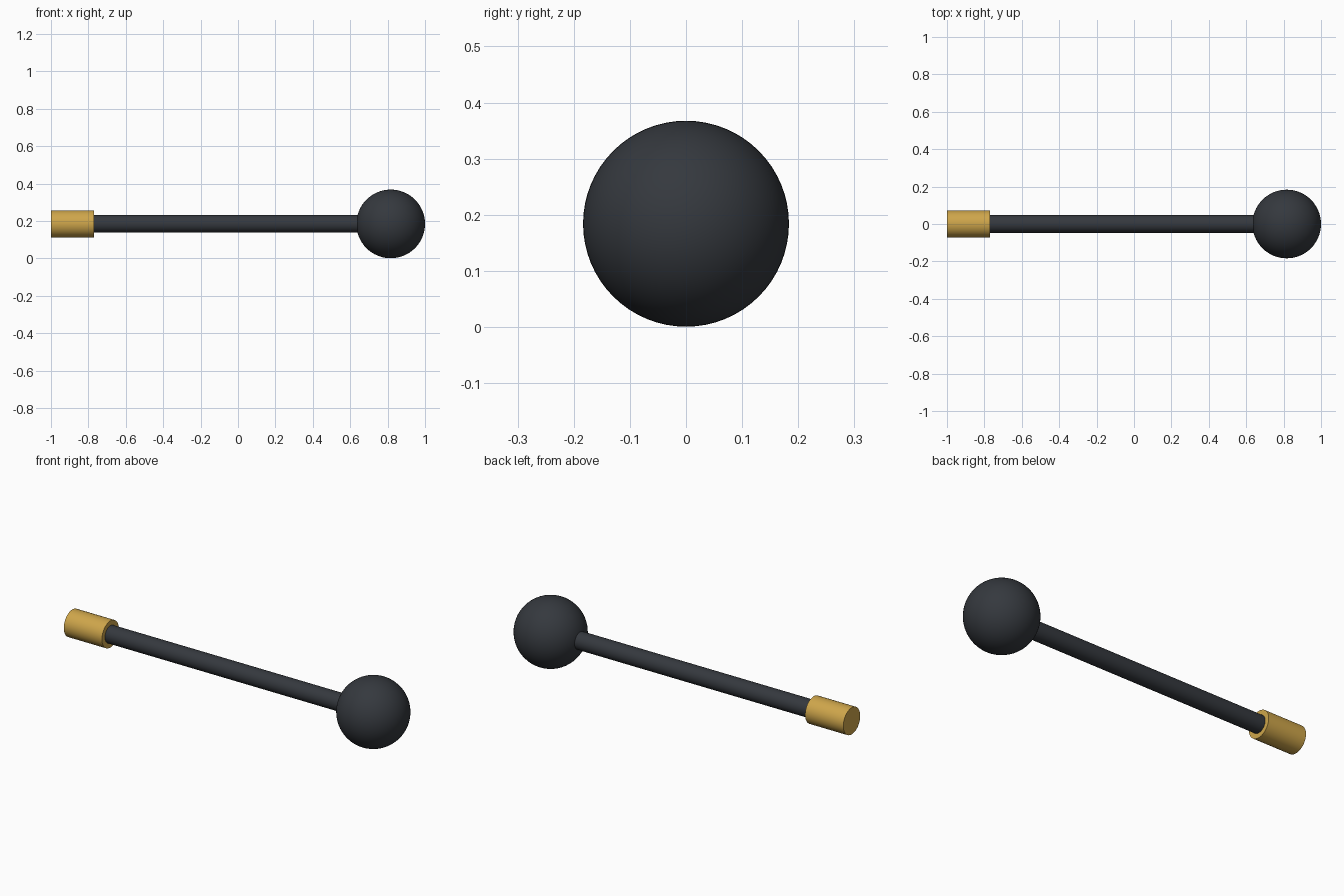
import bpy, math

if "Cube" in bpy.data.objects:
    bpy.data.objects.remove(bpy.data.objects["Cube"])

AXIS_Z = 0.184


def material(name, color):
    m = bpy.data.materials.new(name)
    m.diffuse_color = color
    m.use_nodes = True
    m.node_tree.nodes["Principled BSDF"].inputs["Base Color"].default_value = m.diffuse_color
    return m


def finish(name, mat):
    ob = bpy.context.object
    ob.name = name
    ob.data.materials.append(mat)
    bpy.ops.object.shade_smooth_by_angle(angle=math.radians(35))


def x_cylinder(name, x0, x1, radius, sides, mat):
    bpy.ops.mesh.primitive_cylinder_add(
        vertices=sides, radius=radius, depth=x1 - x0,
        location=((x0 + x1) / 2, 0, AXIS_Z), rotation=(0, math.pi / 2, 0))
    finish(name, mat)


dark = material("dark", (0.035, 0.04, 0.048, 1))
brass = material("brass", (0.62, 0.38, 0.07, 1))

# Brass end sleeve
x_cylinder("end_sleeve", -1.0, -0.77, 0.073, 48, brass)

# Long thin rod, seated in the face of the sleeve and in the ball
x_cylinder("rod", -0.77, 0.66, 0.047, 48, dark)

# Ball knob
bpy.ops.mesh.primitive_uv_sphere_add(
    segments=64, ring_count=32, radius=0.1835,
    location=(0.8165, 0, AXIS_Z), rotation=(0, math.pi / 2, 0))
finish("ball_knob", dark)
